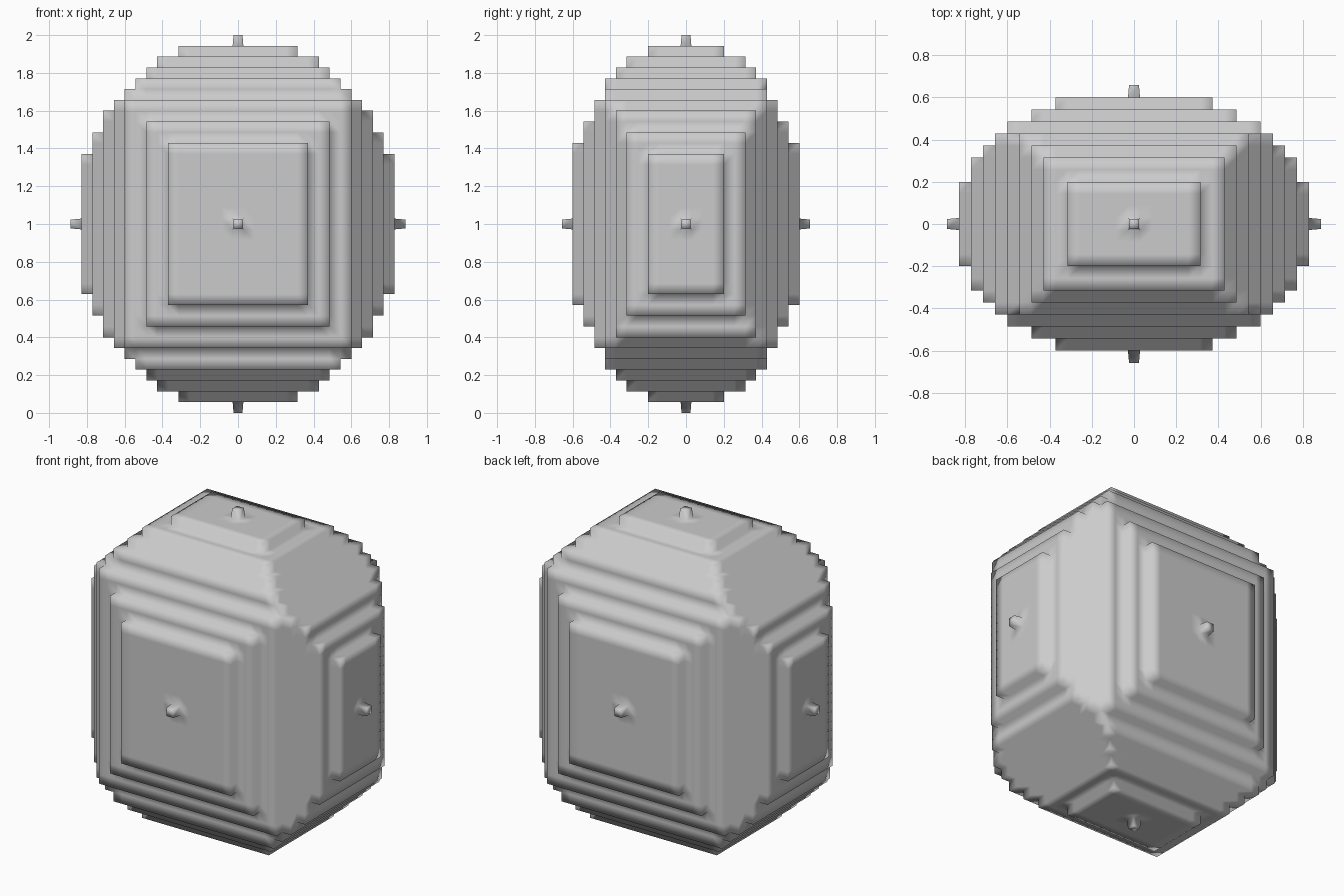
import bpy
import bmesh
from mathutils import Vector

if "Cube" in bpy.data.objects:
    bpy.data.objects.remove(bpy.data.objects["Cube"])

# Stepped solid: blocks shared by three crossing elliptical cylinders
RX, RY, RZ = 15, 11, 17            # half extents in blocks
S = 2.0 / (2 * RZ + 1)             # block size


def inside(x, y, z):
    a, b, c = (x / RX) ** 2, (y / RY) ** 2, (z / RZ) ** 2
    return a + b <= 1 and b + c <= 1 and a + c <= 1


cells = {(x, y, z)
         for x in range(-RX, RX + 1)
         for y in range(-RY, RY + 1)
         for z in range(-RZ, RZ + 1) if inside(x, y, z)}

bm = bmesh.new()
verts = {}


def corner(p):
    key = tuple(round(2 * c) for c in p)
    if key not in verts:
        q = Vector(p)
        # slim the tips of the six end pegs
        for i, r in enumerate((RX, RY, RZ)):
            if abs(q[i]) > r + 0.25:
                for j in range(3):
                    if j != i:
                        q[j] *= 0.82
        verts[key] = bm.verts.new((q.x * S, q.y * S, q.z * S + 1.0))
    return verts[key]


# Outer skin only: one square per exposed block side
for cell in cells:
    for axis in range(3):
        u, v = (axis + 1) % 3, (axis + 2) % 3
        for sign in (-1, 1):
            n = list(cell)
            n[axis] += sign
            if tuple(n) in cells:
                continue
            ring = []
            for du, dv in ((-.5, -.5), (.5, -.5), (.5, .5), (-.5, .5)):
                p = list(cell)
                p[axis] += sign * 0.5
                p[u] += du
                p[v] += dv
                ring.append(corner(p))
            face = bm.faces.new(ring if sign > 0 else ring[::-1])
            face.smooth = True

mesh = bpy.data.meshes.new("stepped_body")
bm.to_mesh(mesh)
bm.free()

grey = bpy.data.materials.new("plain grey")
grey.diffuse_color = (0.6, 0.6, 0.6, 1)
grey.use_nodes = True
grey.node_tree.nodes["Principled BSDF"].inputs["Base Color"].default_value = grey.diffuse_color
mesh.materials.append(grey)

body = bpy.data.objects.new("stepped_body", mesh)
bpy.context.collection.objects.link(body)
